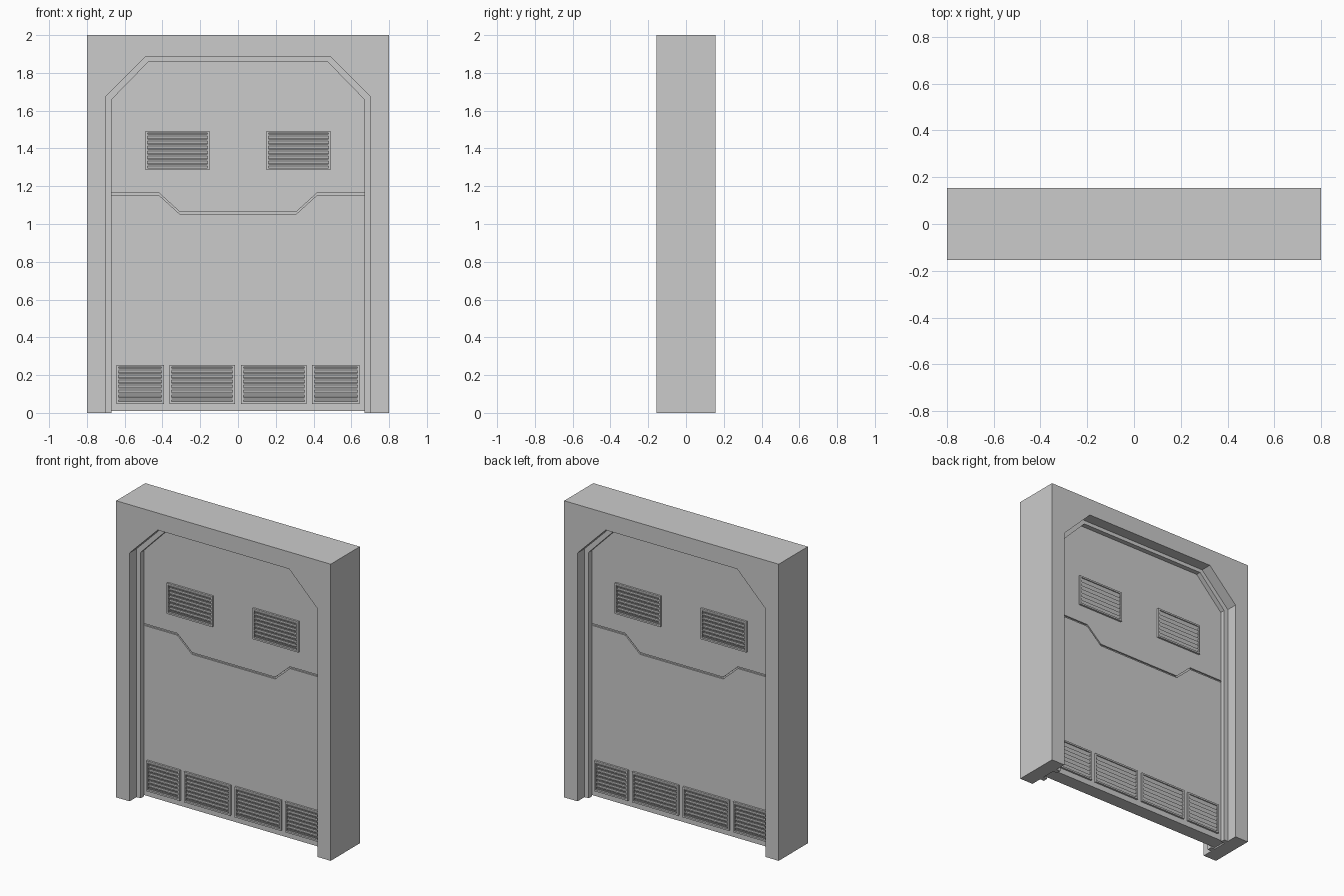
import bpy, bmesh, math
from mathutils import Matrix, Vector

if "Cube" in bpy.data.objects:
    bpy.data.objects.remove(bpy.data.objects["Cube"])


def finish(name, bm):
    bmesh.ops.recalc_face_normals(bm, faces=bm.faces)
    me = bpy.data.meshes.new(name)
    bm.to_mesh(me)
    bm.free()
    ob = bpy.data.objects.new(name, me)
    bpy.context.collection.objects.link(ob)
    return ob


def prism(name, pts, y0, y1):
    """Extrude an x-z outline from y0 to y1."""
    bm = bmesh.new()
    face = bm.faces.new([bm.verts.new((x, y0, z)) for x, z in pts])
    new = bmesh.ops.extrude_face_region(bm, geom=[face])["geom"]
    verts = [v for v in new if isinstance(v, bmesh.types.BMVert)]
    bmesh.ops.translate(bm, verts=verts, vec=(0, y1 - y0, 0))
    return finish(name, bm)


def box(bm, centre, size, tilt=0):
    m = (Matrix.Translation(Vector(centre)) @ Matrix.Rotation(tilt, 4, 'X')
         @ Matrix.Diagonal((*size, 1)))
    bmesh.ops.create_cube(bm, size=1, matrix=m)


def arch(half, z_side, half_top, z_top, z0=0.0):
    """Chamfered doorway outline, bottom left round to bottom right."""
    return [(-half, z0), (-half, z_side), (-half_top, z_top),
            (half_top, z_top), (half, z_side), (half, z0)]


def vent(name, x0, x1, z0, z1, side):
    """Louvred vent: raised rim with tilted slats."""
    bm = bmesh.new()
    rim, out, face = 0.011, 0.013, 0.047
    y = side * (face + out / 2 - 0.002)
    cx, cz = (x0 + x1) / 2, (z0 + z1) / 2
    for z in (z0 + rim / 2, z1 - rim / 2):
        box(bm, (cx, y, z), (x1 - x0, out + 0.004, rim))
    for x in (x0 + rim / 2, x1 - rim / 2):
        box(bm, (x, y, cz), (rim, out + 0.004, z1 - z0 - 2 * rim))
    count = 7
    step = (z1 - z0 - 2 * rim) / count
    for i in range(count):
        z = z0 + rim + (i + 0.5) * step
        box(bm, (cx, y, z), (x1 - x0 - 2 * rim, 0.004, step * 0.85), side * math.radians(-28))
    return finish(name, bm)


# Outer frame with chamfered doorway
opening = arch(0.70, 1.675, 0.49, 1.885)
prism("door_frame", [(-0.8, 0), (-0.8, 2), (0.8, 2), (0.8, 0)] + opening[::-1], -0.155, 0.155)

# Stepped trim on both sides, leaving a slot for the door
inner = arch(0.67, 1.658, 0.473, 1.86)
for label, s in (("front", -1), ("back", 1)):
    prism(label + "_trim", opening + inner[::-1], s * 0.047, s * 0.08)

# Door: two plates separated by a shallow stepped seam over a thinner core
seam = [(-0.70, 1.16), (-0.42, 1.16), (-0.31, 1.06), (0.31, 1.06), (0.42, 1.16), (0.70, 1.16)]
gap = 0.006
upper = [(x, z + gap) for x, z in seam]
lower = [(x, z - gap) for x, z in seam]
prism("upper_door_panel", opening[1:5] + upper[::-1], -0.047, 0.047)
prism("lower_door_panel", [(-0.70, 0.01)] + lower + [(0.70, 0.01)], -0.047, 0.047)
prism("door_core", arch(0.69, 1.3, 0.5, 1.4, 0.5), -0.037, 0.037)

# Vents on both faces
for label, s in (("front", -1), ("back", 1)):
    for hand, m in (("left", -1), ("right", 1)):
        for part, a, b, z0, z1 in (("upper", 0.15, 0.49, 1.285, 1.492),
                                   ("lower_inner", 0.017, 0.362, 0.048, 0.253),
                                   ("lower_outer", 0.393, 0.643, 0.048, 0.253)):
            xa, xb = sorted((m * a, m * b))
            vent(f"{label}_{hand}_{part}_vent", xa, xb, z0, z1, s)
